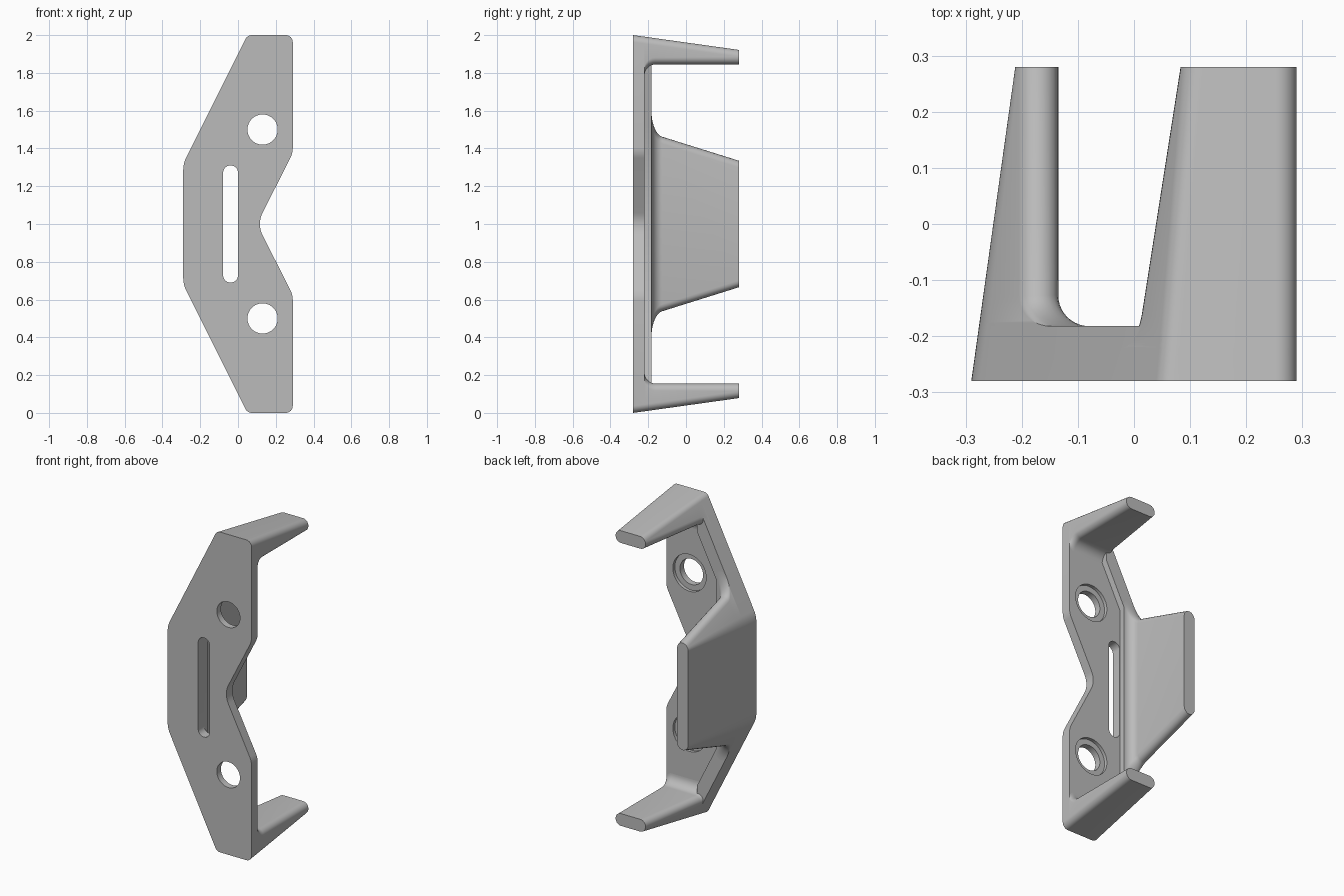
import bpy, bmesh, math
from mathutils import Vector

if "Cube" in bpy.data.objects:
    bpy.data.objects.remove(bpy.data.objects["Cube"])

grey = bpy.data.materials.new("plain_grey")
grey.use_nodes = True
colour = (0.5, 0.5, 0.5, 1)
grey.diffuse_color = colour
grey.node_tree.nodes["Principled BSDF"].inputs["Base Color"].default_value = colour

FRONT, FLOOR, RIM, BACK = -0.28, -0.22, -0.182, 0.28
R = 0.037                      # common edge radius
HALF = 0.29                    # half width


def draft(y):
    return 0.14 * (y - FRONT)


def slant_x(z, d):
    """x of the drafted sloping side at height z"""
    return (z - 1.9 + math.sqrt(5) * d) / 2


def slant_z(x, d):
    return 1.9 + 2 * x - math.sqrt(5) * d


def rounded(corners, n=8):
    """Polygon of (x, z, radius) corners with every corner turned into an arc."""
    out = []
    for i, (x, z, r) in enumerate(corners):
        p = Vector((x, z))
        a = (Vector(corners[i - 1][:2]) - p).normalized()
        b = (Vector(corners[(i + 1) % len(corners)][:2]) - p).normalized()
        half = a.angle(b) / 2
        c = p + (a + b).normalized() * (r / math.sin(half))
        t = r / math.tan(half)
        u, v = (p + a * t - c).normalized(), (p + b * t - c).normalized()
        sweep = math.pi - 2 * half
        for k in range(n + 1):
            f = k / n
            w = (u * math.sin((1 - f) * sweep) + v * math.sin(f * sweep)) / math.sin(sweep)
            out.append(c + w * r)
    return out


def loft(name, rings, flip=False):
    """Closed solid through (y, outline) rings; flip mirrors it top to bottom."""
    bm = bmesh.new()
    loops = [[bm.verts.new((p[0], y, 2 - p[1] if flip else p[1])) for p in pts]
             for y, pts in rings]
    for lo, hi in zip(loops, loops[1:]):
        for i in range(len(lo)):
            bm.faces.new((lo[i - 1], lo[i], hi[i], hi[i - 1]))
    bm.faces.new(loops[0])
    bm.faces.new(loops[-1])
    bmesh.ops.recalc_face_normals(bm, faces=bm.faces)
    mesh = bpy.data.meshes.new(name)
    bm.to_mesh(mesh)
    bm.free()
    mesh.materials.append(grey)
    ob = bpy.data.objects.new(name, mesh)
    bpy.context.collection.objects.link(ob)
    return ob


def mirrored(upper):
    """Complete a corner list by reflecting it about mid height."""
    return upper + [(x, 2 - z, r) for x, z, r in reversed(upper)]


def cut(target, name, outline, y0, y1):
    tool = loft(name, [(y0, outline), (y1, outline)])
    tool.hide_render = True
    mod = target.modifiers.new(name, "BOOLEAN")
    mod.operation = "DIFFERENCE"
    mod.solver = "EXACT"
    mod.object = tool
    bpy.context.view_layer.objects.active = target
    bpy.ops.object.modifier_apply(modifier=mod.name)
    bpy.data.objects.remove(tool)


def circle(x, z, r, n=48):
    return [(x + r * math.cos(math.tau * k / n), z + r * math.sin(math.tau * k / n))
            for k in range(n)]


def fillet(y, start, r):
    """Extra thickness of a concave fillet rising from depth start."""
    s = min(max((start + r - y) / r, 0), 1)
    return r * (1 - math.sqrt(1 - s * s))


# Back plate with drafted left side and a notch on the other side
def plate_outline(y):
    d = draft(y)
    left = d - HALF
    upper = [(left, slant_z(left, d), 0.15), (slant_x(2 - d, d), 2 - d, R),
             (HALF, 2 - d, R), (HALF, 1.375, 0.12)]
    pts = upper + [(0.1, 1, 0.13)] + [(x, 2 - z, r) for x, z, r in reversed(upper)]
    return rounded(pts)


plate = loft("plate", [(y, plate_outline(y)) for y in (FRONT, RIM)])

# Shallow pocket, slot and counterbored holes
pocket = mirrored([(-0.08, 1.53), (0.05, 1.79), (0.05, 2.2), (0.5, 2.2)]
                  and [(-0.08, 1.53, 0), (0.05, 1.79, 0), (0.05, 2.2, 0), (0.5, 2.2, 0)])
cut(plate, "pocket", [p[:2] for p in pocket], FLOOR, 0)
slot = mirrored([(-0.079, 1.31, 0.039), (0, 1.31, 0.039)])
cut(plate, "slot", rounded(slot), -0.4, 0)
for z in (0.5, 1.5):
    cut(plate, "hole", circle(0.13, z, 0.08), -0.4, 0)
    cut(plate, "counterbore", circle(0.13, z, 0.115), FLOOR - 0.02, 0)


# Top and bottom arms, blended into the pocket floor
def end_outline(y):
    d = draft(y)
    top, low = 2 - d, 1.845 - fillet(y, FLOOR, 0.06)
    return rounded([(HALF, low, R), (HALF, top, R),
                    (slant_x(top, d), top, R), (slant_x(low, d), low, R)])


# Side arm, blended into the rim
def side_outline(y):
    d = draft(y)
    outer, inner = d - HALF, -0.135 + fillet(y, RIM, 0.055)
    blend = (BACK - y) / (BACK - RIM)
    r_outer = R + (0.15 - R) * blend
    return rounded(mirrored([(outer, slant_z(outer, d), r_outer),
                             (inner, slant_z(inner, d), R)]))


def arm_depths(start, r, n=10):
    steps = [start + r * (1 - math.cos(k / n * math.pi / 2)) for k in range(n + 1)]
    return steps + [BACK]


end_rings = [(y, end_outline(y)) for y in arm_depths(FLOOR, 0.06)]
side_rings = [(y, side_outline(y)) for y in arm_depths(RIM, 0.055)]
parts = [plate, loft("top_arm", end_rings), loft("bottom_arm", end_rings, flip=True),
         loft("side_arm", side_rings)]

# Smooth rounds, crisp edges
bpy.ops.object.select_all(action="DESELECT")
for ob in parts:
    ob.select_set(True)
bpy.context.view_layer.objects.active = plate
bpy.ops.object.shade_smooth_by_angle(angle=math.radians(30))
